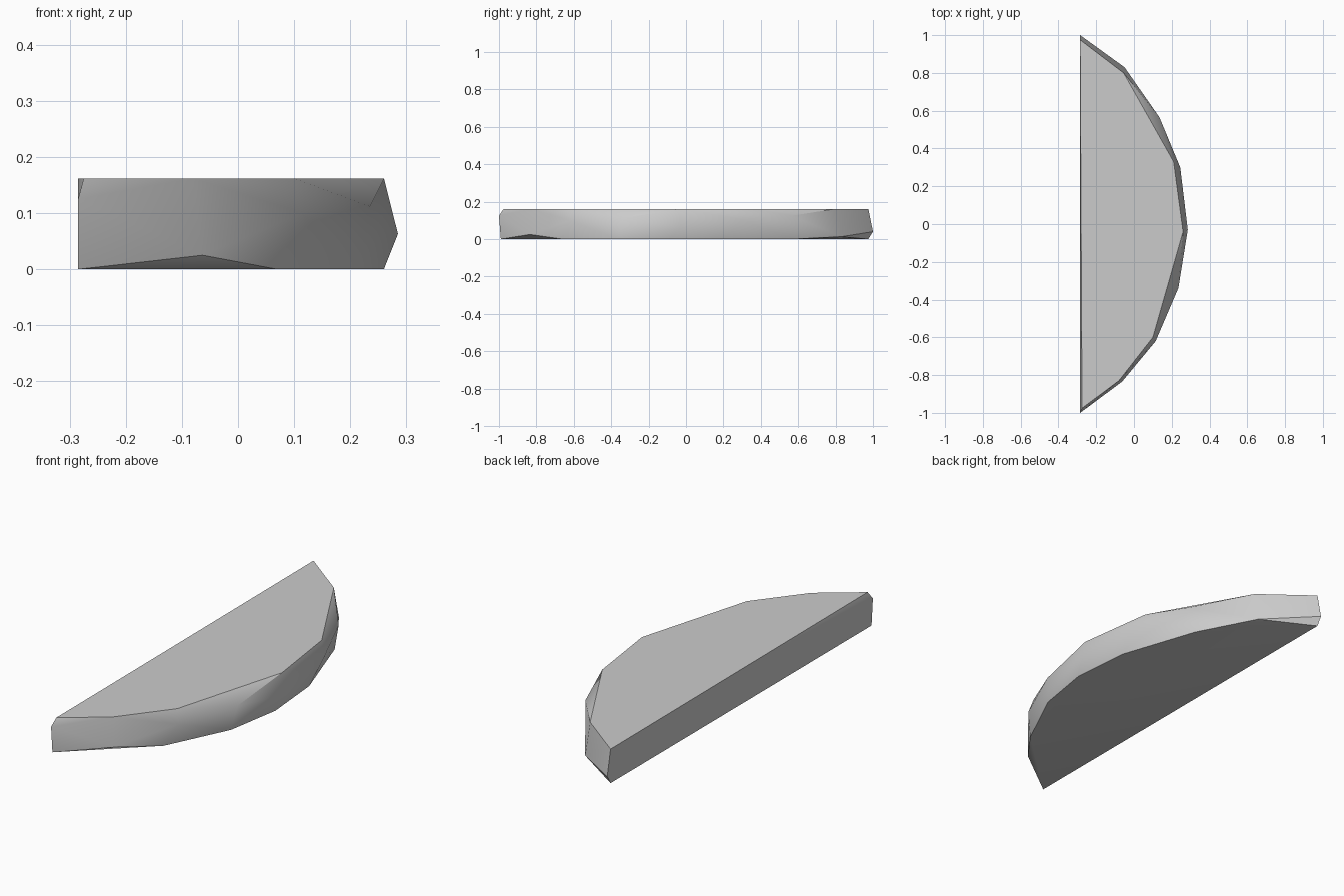
import bpy
import bmesh

cube = bpy.data.objects.get("Cube")
if cube:
    bpy.data.objects.remove(cube, do_unlink=True)

HEIGHT = 0.162

# Outlines of the half-round slab, from its back tip to its front tip
top = [(-.285, .975), (-.055, .8), (.21, .33), (.26, -.04), (.1, -.6), (-.08, -.83), (-.275, -.975)]
bottom = [(-.285, .975), (.11, .57), (.235, .2), (.26, -.09), (.215, -.36), (.07, -.66), (-.285, -.99)]
# Bulging rim corners, each at its own height
rim = [(-.285, 1, .04), (-.05, .83, .013), (.135, .565, .125), (.245, .3, .105), (.285, -.03, .063),
       (.235, -.34, .112), (.115, -.62, .1), (-.063, -.835, .025), (-.285, -1, .125)]

points = [(x, y, HEIGHT) for x, y in top] + [(x, y, 0) for x, y in bottom] + rim

# Wrap the outlines in a faceted solid
bm = bmesh.new()
for p in points:
    bm.verts.new(p)
hull = bmesh.ops.convex_hull(bm, input=bm.verts[:])
loose = {g for g in hull["geom_interior"] + hull["geom_unused"] if isinstance(g, bmesh.types.BMVert)}
bmesh.ops.delete(bm, geom=list(loose), context="VERTS")
bmesh.ops.dissolve_limit(bm, angle_limit=0.01, verts=bm.verts[:], edges=bm.edges[:])
bmesh.ops.recalc_face_normals(bm, faces=bm.faces[:])

mesh = bpy.data.meshes.new("half_round_slab")
bm.to_mesh(mesh)
bm.free()
slab = bpy.data.objects.new("half_round_slab", mesh)
bpy.context.collection.objects.link(slab)

# Plain grey
grey = bpy.data.materials.new("light_grey")
grey.use_nodes = True
colour = (0.6, 0.6, 0.6, 1)
grey.diffuse_color = colour
grey.node_tree.nodes["Principled BSDF"].inputs["Base Color"].default_value = colour
mesh.materials.append(grey)

# Soft rim, crisp top and bottom edges
bpy.ops.object.select_all(action="DESELECT")
slab.select_set(True)
bpy.context.view_layer.objects.active = slab
bpy.ops.object.shade_smooth_by_angle(angle=0.6)
